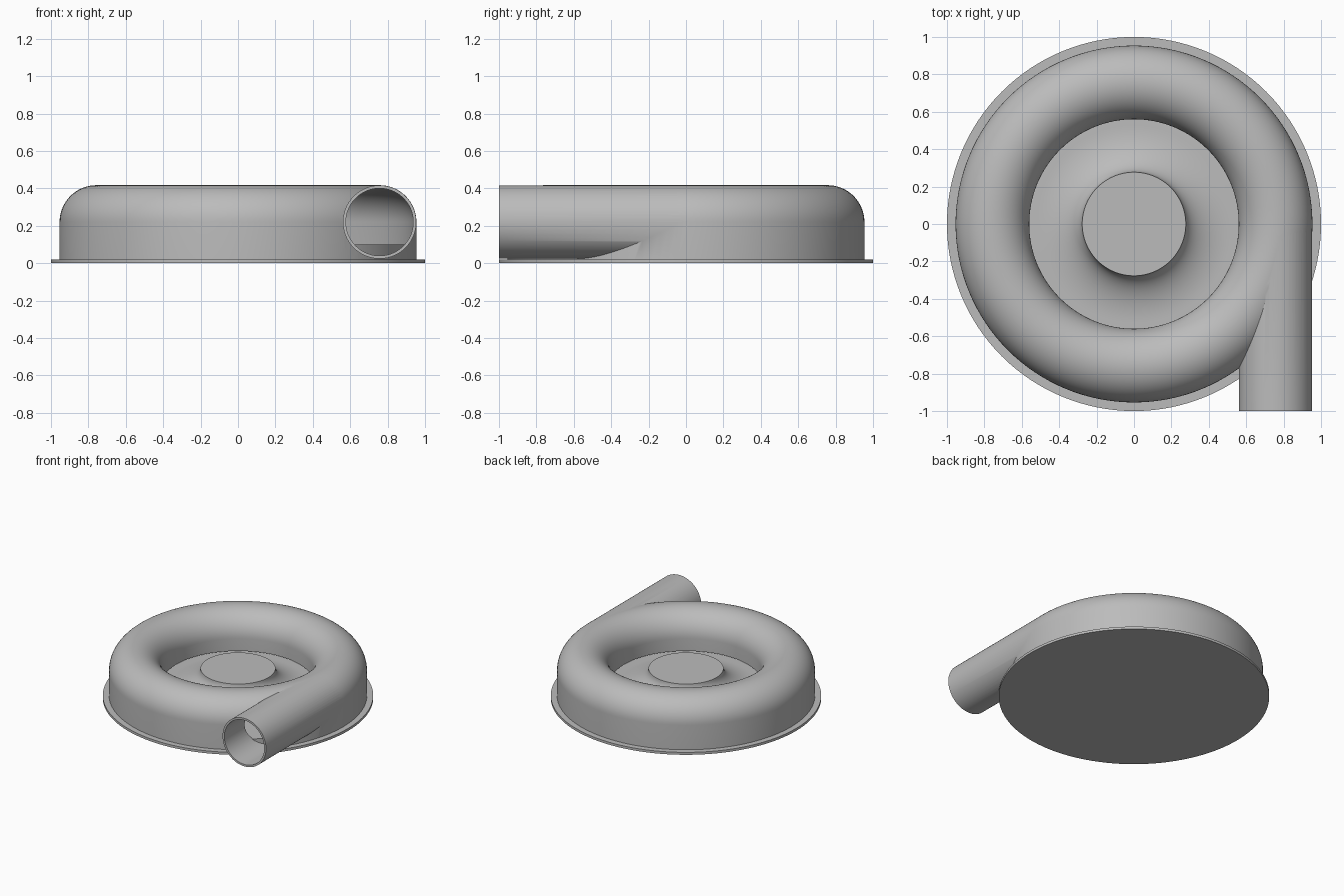
import bpy, bmesh, math
from mathutils import Matrix

cube = bpy.data.objects.get("Cube")
if cube:
    bpy.data.objects.remove(cube, do_unlink=True)

gray = bpy.data.materials.new("cast metal gray")
gray.use_nodes = True
COLOR = (0.5, 0.5, 0.5, 1)
gray.diffuse_color = COLOR
gray.node_tree.nodes["Principled BSDF"].inputs["Base Color"].default_value = COLOR

RING, MID, TUBE, WALL = 0.757, 0.22, 0.197, 0.016


def finish(name, bm):
    bmesh.ops.recalc_face_normals(bm, faces=bm.faces)
    mesh = bpy.data.meshes.new(name)
    bm.to_mesh(mesh)
    bm.free()
    obj = bpy.data.objects.new(name, mesh)
    bpy.context.collection.objects.link(obj)
    mesh.materials.append(gray)
    return obj


def lathe(name, profile, steps=128):
    """Spin a closed (radius, height) outline around z."""
    bm = bmesh.new()
    verts = [bm.verts.new((r, 0, z)) for r, z in profile]
    edges = [bm.edges.new((a, b)) for a, b in zip(verts, verts[1:] + verts[:1])]
    bmesh.ops.spin(bm, geom=verts + edges, cent=(0, 0, 0), axis=(0, 0, 1),
                   angle=math.tau, steps=steps, use_merge=True)
    bmesh.ops.remove_doubles(bm, verts=bm.verts, dist=1e-5)
    return finish(name, bm)


def rod(name, radius, y0, y1):
    """Solid cylinder along y, in line with the outlet."""
    bm = bmesh.new()
    place = Matrix.Translation((RING, (y0 + y1) / 2, MID)) @ Matrix.Rotation(math.pi / 2, 4, 'X')
    bmesh.ops.create_cone(bm, cap_ends=True, segments=96, radius1=radius,
                          radius2=radius, depth=y1 - y0, matrix=place)
    return finish(name, bm)


def arch(radius, steps=32):
    """Half circle from the outer side over the top to the inner side."""
    return [(RING + radius * math.cos(math.pi * i / steps),
             MID + radius * math.sin(math.pi * i / steps)) for i in range(steps + 1)]


def combine(obj, other, operation):
    mod = obj.modifiers.new(operation.lower(), 'BOOLEAN')
    mod.operation, mod.solver, mod.object = operation, 'EXACT', other
    bpy.context.view_layer.objects.active = obj
    bpy.ops.object.modifier_apply(modifier=mod.name)
    bpy.data.objects.remove(other, do_unlink=True)


# Ring casing with tangent outlet pipe, hollowed by the flow channel and bore
LIP = 0.12
inner = RING - TUBE
casing = lathe("volute_casing", [(RING + TUBE, 0.01)] + arch(TUBE)
               + [(inner, LIP), (inner + 0.05, LIP), (inner + 0.05, 0.01)])
combine(casing, rod("outlet_pipe", TUBE - 0.001, -1, -0.02), 'UNION')
channel = arch(TUBE - WALL)
combine(casing, lathe("channel_cutter", [(channel[0][0], -0.1)] + channel
                      + [(channel[-1][0], -0.1)]), 'DIFFERENCE')
combine(casing, rod("bore_cutter", TUBE - WALL - 0.001, -1.2, -0.05), 'DIFFERENCE')

# Back plate rising in a concave flare to the flat-topped hub
HUB, TOP, FLOOR, REACH = 0.277, 0.24, 0.1, 0.25
flare = [(HUB + REACH * (1 - math.cos(a)), TOP - (TOP - FLOOR) * math.sin(a))
         for a in (math.pi / 2 * i / 16 for i in range(17))]
hub = lathe("hub_and_back_plate", [(0, 0.015), (RING + TUBE - 0.01, 0.015),
            (RING + TUBE - 0.01, FLOOR)] + flare[::-1] + [(0, TOP)])

# Thin mounting flange
flange = lathe("base_flange", [(0, 0), (1, 0), (1, 0.02), (0, 0.02)])

for obj in (casing, hub, flange):
    bpy.ops.object.select_all(action='DESELECT')
    obj.select_set(True)
    bpy.context.view_layer.objects.active = obj
    bpy.ops.object.shade_smooth_by_angle(angle=math.radians(35))
